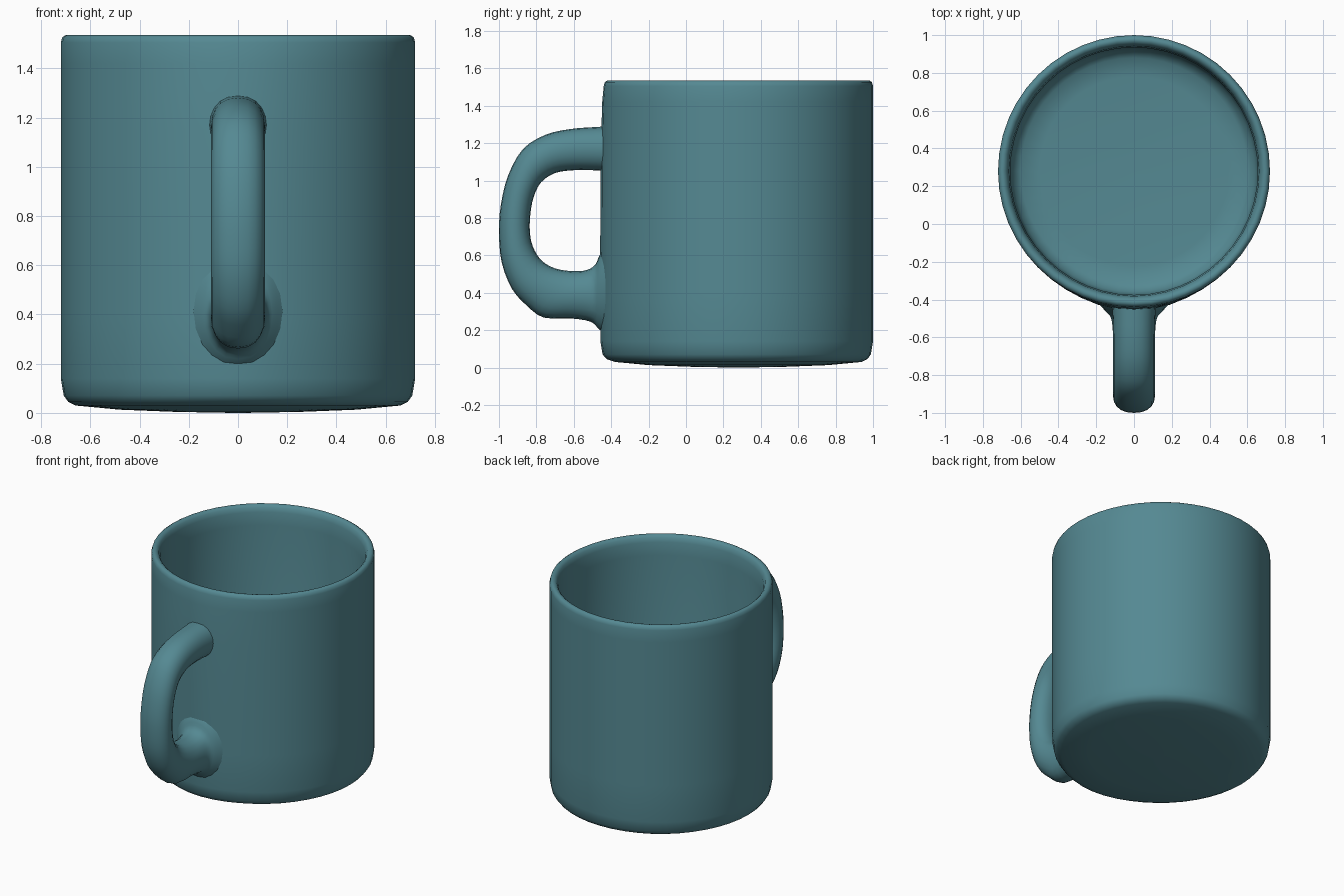
import bpy, bmesh, math
from mathutils import Vector

if "Cube" in bpy.data.objects:
    bpy.data.objects.remove(bpy.data.objects["Cube"])

teal = bpy.data.materials.new("teal_glaze")
teal.diffuse_color = (0.09, 0.25, 0.29, 1)
teal.use_nodes = True
teal.node_tree.nodes["Principled BSDF"].inputs["Base Color"].default_value = teal.diffuse_color


def finish(name, bm):
    bmesh.ops.recalc_face_normals(bm, faces=bm.faces)
    for f in bm.faces:
        f.smooth = True
    mesh = bpy.data.meshes.new(name)
    bm.to_mesh(mesh)
    bm.free()
    mesh.materials.append(teal)
    obj = bpy.data.objects.new(name, mesh)
    bpy.context.collection.objects.link(obj)
    return obj


def skin(bm, rings):
    n = len(rings[0])
    for a, b in zip(rings, rings[1:]):
        for i in range(n):
            j = (i + 1) % n
            bm.faces.new((a[i], a[j], b[j], b[i]))
    bm.faces.new(rings[0])
    bm.faces.new(rings[-1])


# Cup: revolved wall with a slightly domed base, rounded rim and hollow inside
CY, SEG = 0.28, 48
profile = [  # radius, height, bulge of the wall towards the handle
    (0.02, 0.0, 0), (0.25, 0.004, 0), (0.48, 0.013, 0), (0.66, 0.03, 0),
    (0.69, 0.045, 0.015), (0.708, 0.07, 0.018), (0.72, 0.14, 0.018),
    (0.72, 0.4, 0.02), (0.72, 0.8, 0.018), (0.72, 1.15, 0.016),
    (0.72, 1.42, 0.008), (0.72, 1.505, 0), (0.714, 1.526, 0), (0.70, 1.535, 0),
    (0.685, 1.532, 0), (0.672, 1.52, 0), (0.662, 1.49, 0), (0.655, 1.4, 0),
    (0.655, 0.2, 0), (0.64, 0.14, 0), (0.60, 0.105, 0), (0.5, 0.095, 0),
    (0.02, 0.09, 0)]
bm = bmesh.new()
rings = []
for r, z, bulge in profile:
    ring = []
    for i in range(SEG):
        t = math.tau * i / SEG
        x, y = r * math.cos(t), r * math.sin(t)
        k = 1 + bulge / 0.72 * math.exp(-(x / 0.27) ** 2) if y < 0 else 1
        ring.append(bm.verts.new((x * k, CY + y * k, z)))
    rings.append(ring)
skin(bm, rings)
finish("cup", bm)

# Handle: loft through outer edge, inner edge and half width of each section
sections = [  # outer y, outer z, inner y, inner z, half width
    (-0.41, 1.29, -0.41, 1.05, 0.118), (-0.50, 1.285, -0.50, 1.055, 0.112),
    (-0.62, 1.275, -0.60, 1.055, 0.11), (-0.75, 1.245, -0.70, 1.04, 0.11),
    (-0.87, 1.17, -0.775, 0.99, 0.11), (-0.95, 1.03, -0.815, 0.91, 0.11),
    (-0.99, 0.87, -0.832, 0.82, 0.11), (-1.0, 0.72, -0.835, 0.73, 0.11),
    (-0.985, 0.56, -0.82, 0.65, 0.11), (-0.93, 0.42, -0.775, 0.575, 0.11),
    (-0.85, 0.33, -0.70, 0.53, 0.11), (-0.76, 0.267, -0.60, 0.515, 0.11),
    (-0.61, 0.262, -0.53, 0.522, 0.112), (-0.51, 0.245, -0.485, 0.55, 0.122),
    (-0.465, 0.205, -0.46, 0.605, 0.15), (-0.42, 0.17, -0.42, 0.66, 0.19)]


def spline(a, b, c, d, t):
    return [0.5 * (2 * q + (r - p) * t + (2 * p - 5 * q + 4 * r - s) * t * t
                   + (3 * q - p - 3 * r + s) * t ** 3)
            for p, q, r, s in zip(a, b, c, d)]


ext = [sections[0]] + sections + [sections[-1]]
smooth = [spline(*ext[i:i + 4], k / 3)
          for i in range(len(sections) - 1) for k in range(3)]
smooth.append(sections[-1])

bm = bmesh.new()
rings = []
for oy, oz, iy, iz, w in smooth:
    outer, inner = Vector((0, oy, oz)), Vector((0, iy, iz))
    mid, half = (outer + inner) / 2, (outer - inner) / 2
    ring = []
    for i in range(20):
        t = math.tau * i / 20
        c, s = math.cos(t), math.sin(t)
        sx = math.copysign(abs(s) ** 0.85, s)
        ring.append(bm.verts.new(mid + half * c + Vector((w * sx, 0, 0))))
    rings.append(ring)
skin(bm, rings)
finish("handle", bm)
